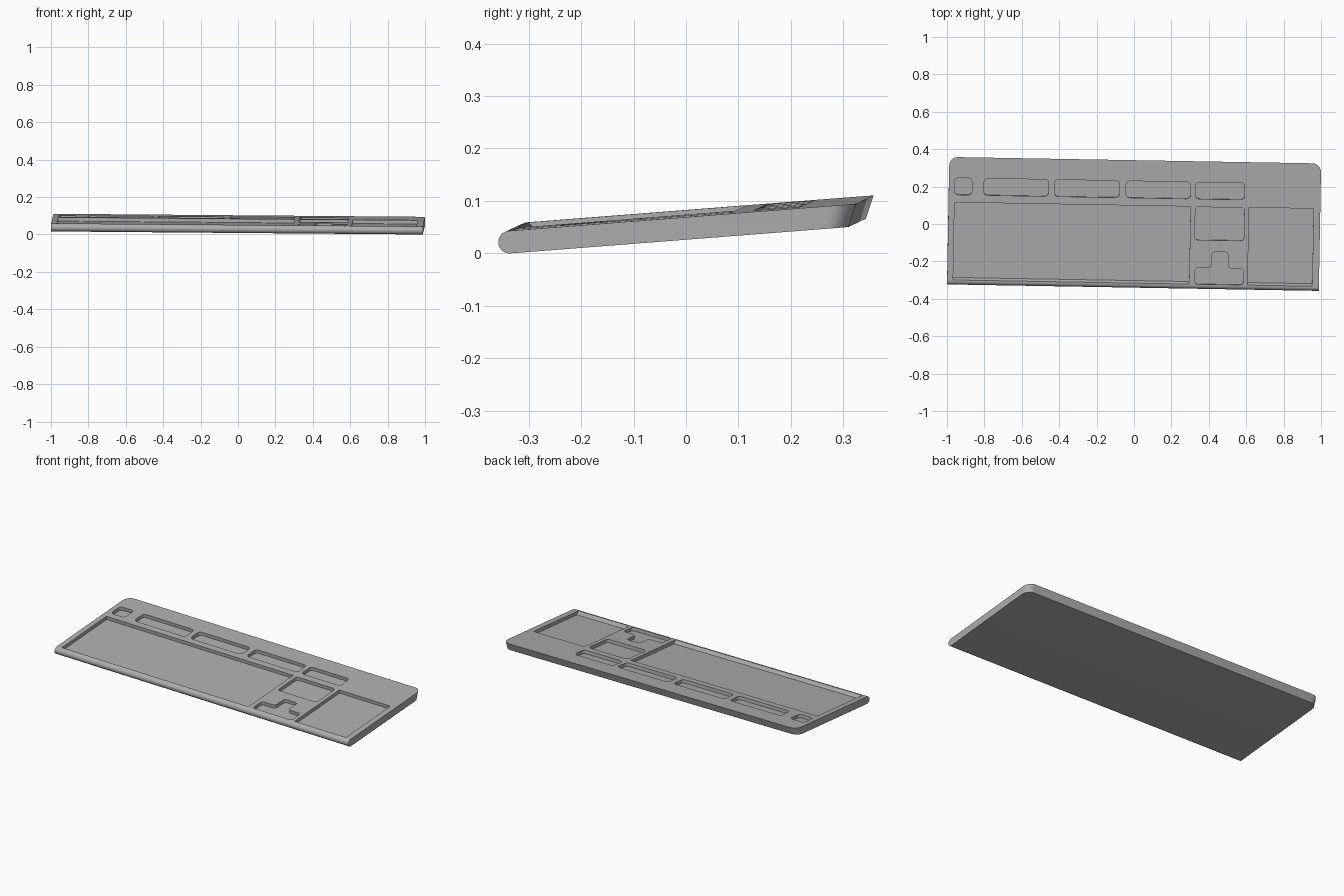
import bpy, bmesh, math
from mathutils import Euler, Matrix, Vector

if "Cube" in bpy.data.objects:
    bpy.data.objects.remove(bpy.data.objects["Cube"])

HALF_LENGTH = 0.994
FRONT, BACK = -0.343, 0.342
THICK, DEPTH = 0.043, 0.02
DRAFT = 0.018          # outward lean of the back wall

grey = bpy.data.materials.new("case_grey")
grey.use_nodes = True
COLOUR = (0.42, 0.42, 0.42, 1)
grey.diffuse_color = COLOUR
grey.node_tree.nodes["Principled BSDF"].inputs["Base Color"].default_value = COLOUR


def make_object(name, bm):
    bmesh.ops.recalc_face_normals(bm, faces=bm.faces)
    mesh = bpy.data.meshes.new(name)
    bm.to_mesh(mesh)
    bm.free()
    mesh.materials.append(grey)
    obj = bpy.data.objects.new(name, mesh)
    bpy.context.collection.objects.link(obj)
    return obj


def prism(bm, lower, upper):
    """Solid between two matching outlines; returns its connecting edges."""
    a = [bm.verts.new(p) for p in lower]
    b = [bm.verts.new(p) for p in upper]
    bm.faces.new(a)
    bm.faces.new(b)
    n = len(a)
    for i in range(n):
        j = (i + 1) % n
        bm.faces.new((a[i], a[j], b[j], b[i]))
    return [bm.edges.get((a[i], b[i])) for i in range(n)]


def round_edges(bm, edges, radius, segments):
    bmesh.ops.bevel(bm, geom=edges, offset=radius, segments=segments,
                    profile=0.5, affect='EDGES')


# Case: side profile with a round nose and leaning back, swept along x
r = THICK / 2
profile = [(BACK - DRAFT, 0), (BACK, THICK)]
for i in range(17):
    a = math.pi / 2 + math.pi * i / 16
    profile.append((FRONT + r + r * math.cos(a), r + r * math.sin(a)))
bm = bmesh.new()
prism(bm, [(-HALF_LENGTH, y, z) for y, z in profile],
      [(HALF_LENGTH, y, z) for y, z in profile])
corners = [e for e in bm.edges
           if all(v.co.y > BACK - 2 * DRAFT for v in e.verts)
           and abs(e.verts[0].co.x - e.verts[1].co.x) < 0.001]
round_edges(bm, corners, 0.045, 8)
case = make_object("keyboard_case", bm)

# Key wells: outlines cut down into the top
cut = bmesh.new()


def well(outline, radius=0.0, slope=0.0):
    front = min(y for x, y in outline)
    over = 0.01

    def ring(z, shift):
        return [(x, y + (shift if y == front else 0), z) for x, y in outline]
    edges = prism(cut, ring(THICK - DEPTH, slope),
                  ring(THICK + over, -slope * over / DEPTH))
    if radius:
        round_edges(cut, edges, radius, 4)


def box(x0, x1, y0, y1):
    return [(x0, y0), (x1, y0), (x1, y1), (x0, y1)]


# Top row wells
for x0, x1 in [(-0.963, -0.87), (-0.806, -0.461), (-0.428, -0.081),
               (-0.046, 0.299), (0.326, 0.588)]:
    well(box(x0, x1, 0.14, 0.23), 0.02)
# Main and number pad wells with sloping front walls
for x0, x1 in [(-0.962, 0.3), (0.613, 0.958)]:
    well(box(x0, x1, -0.317, 0.099), slope=0.012)
# Navigation well
well(box(0.326, 0.588, -0.08, 0.097), 0.015)
# Arrow well, an upside-down T
well([(0.328, -0.317), (0.59, -0.317), (0.59, -0.23), (0.506, -0.23),
      (0.506, -0.142), (0.418, -0.142), (0.418, -0.23), (0.328, -0.23)], 0.018)

cutter = make_object("well_cutter", cut)
cutter.hide_render = True
mod = case.modifiers.new("wells", 'BOOLEAN')
mod.operation = 'DIFFERENCE'
mod.solver = 'EXACT'
mod.object = cutter
bpy.context.view_layer.objects.active = case
case.select_set(True)
bpy.ops.object.modifier_apply(modifier="wells")
bpy.data.objects.remove(cutter)

# Tilt the case, then centre it and rest it on the ground
tilt = Euler((math.radians(4.45), math.radians(0.47), math.radians(-1)))
case.data.transform(tilt.to_matrix().to_4x4())
pts = [v.co for v in case.data.vertices]
lo = Vector([min(p[i] for p in pts) for i in range(3)])
hi = Vector([max(p[i] for p in pts) for i in range(3)])
mid = (lo + hi) / 2
case.data.transform(Matrix.Translation((-mid.x, -mid.y, -lo.z)))
bpy.ops.object.shade_smooth_by_angle(angle=math.radians(30))
